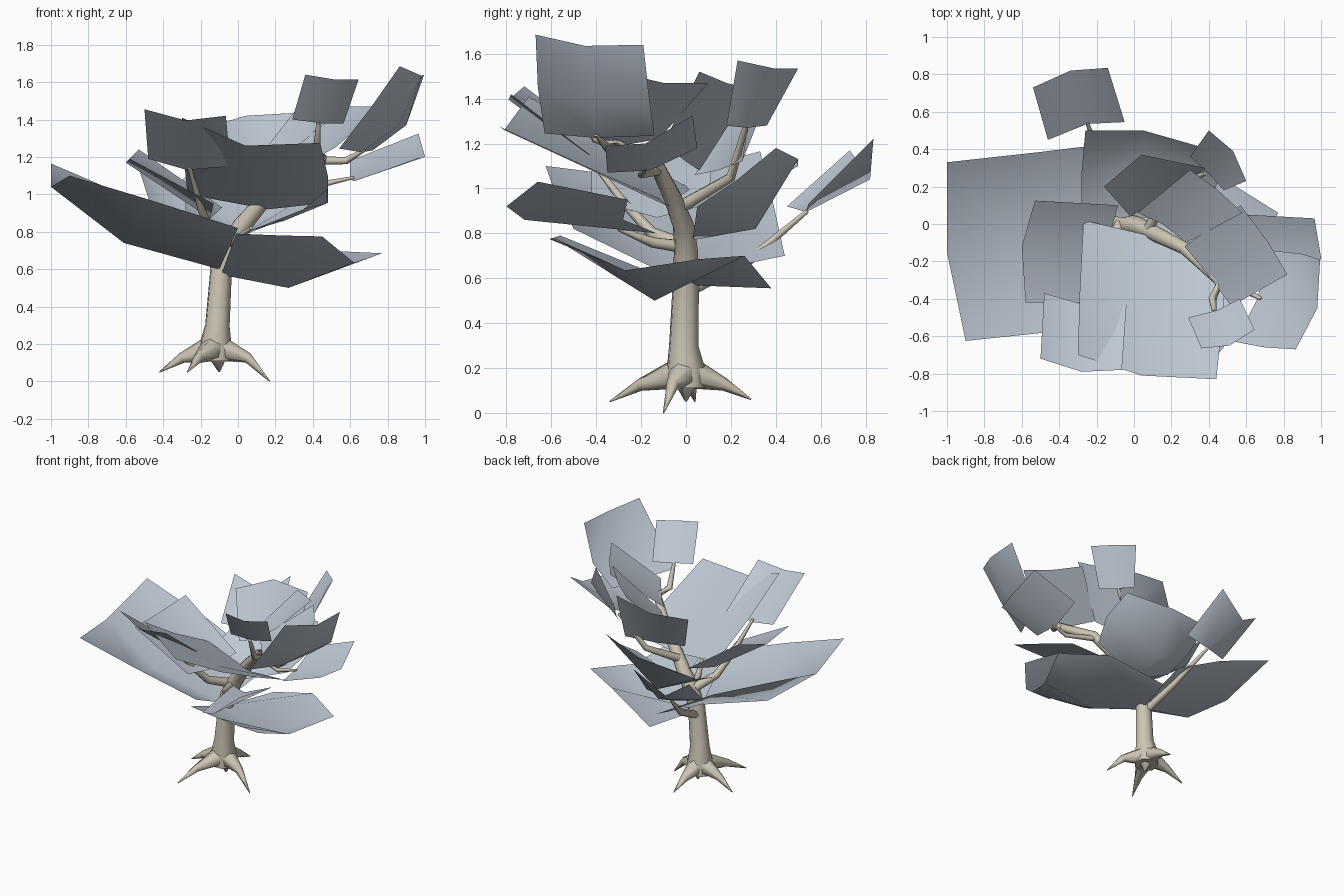
import bpy, bmesh, math
from mathutils import Vector


def material(name, rgb):
    m = bpy.data.materials.new(name)
    m.diffuse_color = (*rgb, 1)
    return m


BARK = material("pale_bark", (0.61, 0.56, 0.46))
LEAF = material("blue_grey_leaf", (0.52, 0.58, 0.66))


def finish(name, bm, mat, angle):
    me = bpy.data.meshes.new(name)
    bm.to_mesh(me)
    bm.free()
    me.materials.append(mat)
    ob = bpy.data.objects.new(name, me)
    bpy.context.collection.objects.link(ob)
    bpy.ops.object.select_all(action='DESELECT')
    ob.select_set(True)
    bpy.context.view_layer.objects.active = ob
    bpy.ops.object.shade_smooth_by_angle(angle=math.radians(angle))
    return ob


def tube(name, path, sides=7):
    """Tapered tube through (x, y, z, radius) points."""
    bm = bmesh.new()
    pts = [Vector(p[:3]) for p in path]
    rings = []
    for i, p in enumerate(pts):
        d = (pts[min(i + 1, len(pts) - 1)] - pts[max(i - 1, 0)]).normalized()
        side = d.cross(Vector((0.3, 1, 0.1))).normalized()
        up = d.cross(side)
        r = path[i][3]
        rings.append([bm.verts.new(p + r * (side * math.cos(a) + up * math.sin(a)))
                      for a in (2 * math.pi * k / sides for k in range(sides))])
    for a, b in zip(rings, rings[1:]):
        for k in range(sides):
            bm.faces.new((a[k], a[(k + 1) % sides], b[(k + 1) % sides], b[k]))
    bm.faces.new(rings[0][::-1])
    bm.faces.new(rings[-1])
    bmesh.ops.recalc_face_normals(bm, faces=bm.faces)
    return finish(name, bm, BARK, 75)


def leaf(name, *rows):
    """Bent sheet spanned between rows of points."""
    bm = bmesh.new()
    grid = [[bm.verts.new(p) for p in row] for row in rows]
    for a, b in zip(grid, grid[1:]):
        for k in range(len(a) - 1):
            bm.faces.new((a[k], a[k + 1], b[k + 1], b[k]))
    bmesh.ops.recalc_face_normals(bm, faces=bm.faces)
    bm.normal_update()
    if sum(f.normal.z for f in bm.faces) < 0:
        bmesh.ops.reverse_faces(bm, faces=bm.faces)
    return finish(name, bm, LEAF, 80)


# Trunk, winding up to the right
tube("trunk", [(-.12, 0, .11, .09), (-.12, 0, .19, .09), (-.11, -.01, .3, .068),
               (-.09, 0, .6, .06), (-.05, 0, .72, .055), (.02, -.01, .83, .05),
               (.13, -.06, .96, .042), (.27, -.13, 1.1, .035), (.46, -.31, 1.19, .028),
               (.42, -.4, 1.22, .022), (.43, -.47, 1.38, .012)], 8)

# Roots spreading from the trunk foot
for i, (x, y, z) in enumerate([(-.42, .04, .05), (.17, -.1, 0), (-.27, -.34, .05),
                               (-.1, .29, .06)]):
    c = Vector((-.12, 0, 0))
    d = Vector((x, y, 0)) - c
    a, b = c + d * .15, c + d * .6
    tube(f"root_{i + 1}", [(a.x, a.y, .17, .065), (b.x, b.y, .125, .028), (x, y, z, .003)], 6)
tube("tap_root", [(-.11, 0, .16, .07), (-.1, 0, .05, .004)], 6)

# Branches
tube("front_left_branch", [(-.07, 0, .74, .035), (-.15, -.15, .8, .028),
                           (-.2, -.27, .93, .02), (-.26, -.44, 1.15, .01)])
tube("front_branch", [(-.05, 0, .74, .03), (0, -.15, .76, .024), (.07, -.3, .82, .01)])
tube("back_branch", [(-.1, .02, .55, .03), (-.15, .28, .68, .022), (-.25, .54, .9, .01)])
tube("upper_back_branch", [(.08, -.02, .92, .03), (.2, .2, 1.05, .022), (.38, .27, 1.29, .012)])
tube("right_branch", [(.44, -.29, 1.18, .024), (.58, -.35, 1.18, .02), (.68, -.4, 1.24, .01)])
tube("lower_right_branch", [(.25, -.12, 1.08, .022), (.48, -.2, 1.06, .016), (.62, -.18, 1.09, .008)])

# Large lower leaves
leaf("left_large_leaf",
     [(-1, .33, 1.165), (-.5, .385, .95), (-.05, .44, .7)],
     [(-1, -.15, 1.04), (-.61, -.12, .74), (-.1, -.05, .6)],
     [(-.9, -.625, 1.1), (-.47, -.58, .97), (0, -.5, .82)])
leaf("lower_right_leaf",
     [(.77, .06, .685), (.45, .26, .7), (.04, .38, .555)],
     [(.62, -.27, .635), (.27, -.14, .5), (-.09, -.02, .57)],
     [(.45, -.61, .775), (.23, -.59, .78), (-.01, -.56, .79)])
leaf("front_large_leaf",
     [(-.3, -.7, 1.41), (.04, -.81, 1.26), (.44, -.83, 1.275)],
     [(-.29, -.36, 1.2), (.1, -.42, 1.08), (.48, -.45, 1.1)],
     [(-.27, .02, 1.0), (.16, -.08, .92), (.48, -.12, .955)])
leaf("back_large_leaf",
     [(-.28, .05, .9), (0, .03, .77), (.38, .05, .92)],
     [(-.28, .28, .97), (.03, .31, .82), (.45, .23, 1.04)],
     [(-.26, .5, 1.1), (.05, .5, 1.13), (.4, .4, 1.18)])
leaf("front_low_leaf",
     [(.2, -.72, .86), (.35, -.8, .92), (.48, -.66, 1.03)],
     [(.05, -.13, .8), (.25, -.28, .86), (.47, -.26, .95)])

# Smaller upper leaves
leaf("front_left_leaf",
     [(-.5, -.72, 1.455), (-.28, -.79, 1.395), (-.065, -.78, 1.42)],
     [(-.48, -.37, 1.19), (-.27, -.43, 1.13), (-.04, -.43, 1.15)])
leaf("left_leaf",
     [(-.53, .125, 1.24), (-.6, -.12, 1.17), (-.58, -.42, 1.19)],
     [(-.085, .1, .93), (-.15, -.13, .87), (-.13, -.42, .95)])
leaf("back_leaf",
     [(-.14, .835, 1.22), (-.34, .82, 1.04), (-.54, .73, 1.17)],
     [(-.05, .545, .93), (-.25, .535, .895), (-.46, .45, .92)])
leaf("top_leaf",
     [(.29, -.5, 1.4), (.45, -.46, 1.38), (.565, -.4, 1.38)],
     [(.36, -.665, 1.64), (.51, -.65, 1.615), (.645, -.565, 1.615)])
leaf("right_tall_leaf",
     [(.865, -.67, 1.685), (.98, -.45, 1.635), (.995, -.19, 1.64)],
     [(.7, -.66, 1.45), (.86, -.42, 1.37), (.9, -.16, 1.37)],
     [(.54, -.63, 1.245), (.66, -.4, 1.225), (.72, -.14, 1.235)])
leaf("right_leaf",
     [(.965, .03, 1.325), (1, -.18, 1.2), (.95, -.36, 1.19)],
     [(.6, .05, 1.18), (.6, -.16, 1.08), (.62, -.35, 1.07)])
leaf("upper_back_right_leaf",
     [(.4, .5, 1.535), (.53, .39, 1.535), (.6, .23, 1.57)],
     [(.3, .36, 1.28), (.4, .27, 1.27), (.48, .18, 1.28)])
leaf("upper_middle_leaf",
     [(.57, .1, 1.47), (.72, -.1, 1.47), (.82, -.27, 1.51)],
     [(.27, -.12, 1.22), (.41, -.29, 1.19), (.52, -.44, 1.25)])
leaf("upper_back_leaf",
     [(-.16, .2, 1.36), (.04, .37, 1.42), (.38, .3, 1.44)],
     [(-.02, .04, 1.06), (.15, .14, 1.08), (.34, .25, 1.12)])
leaf("upper_inner_leaf",
     [(.58, .06, 1.52), (.45, .18, 1.47), (.3, .29, 1.44)],
     [(.28, -.1, 1.2), (.15, 0, 1.12), (.02, .06, 1.08)])
